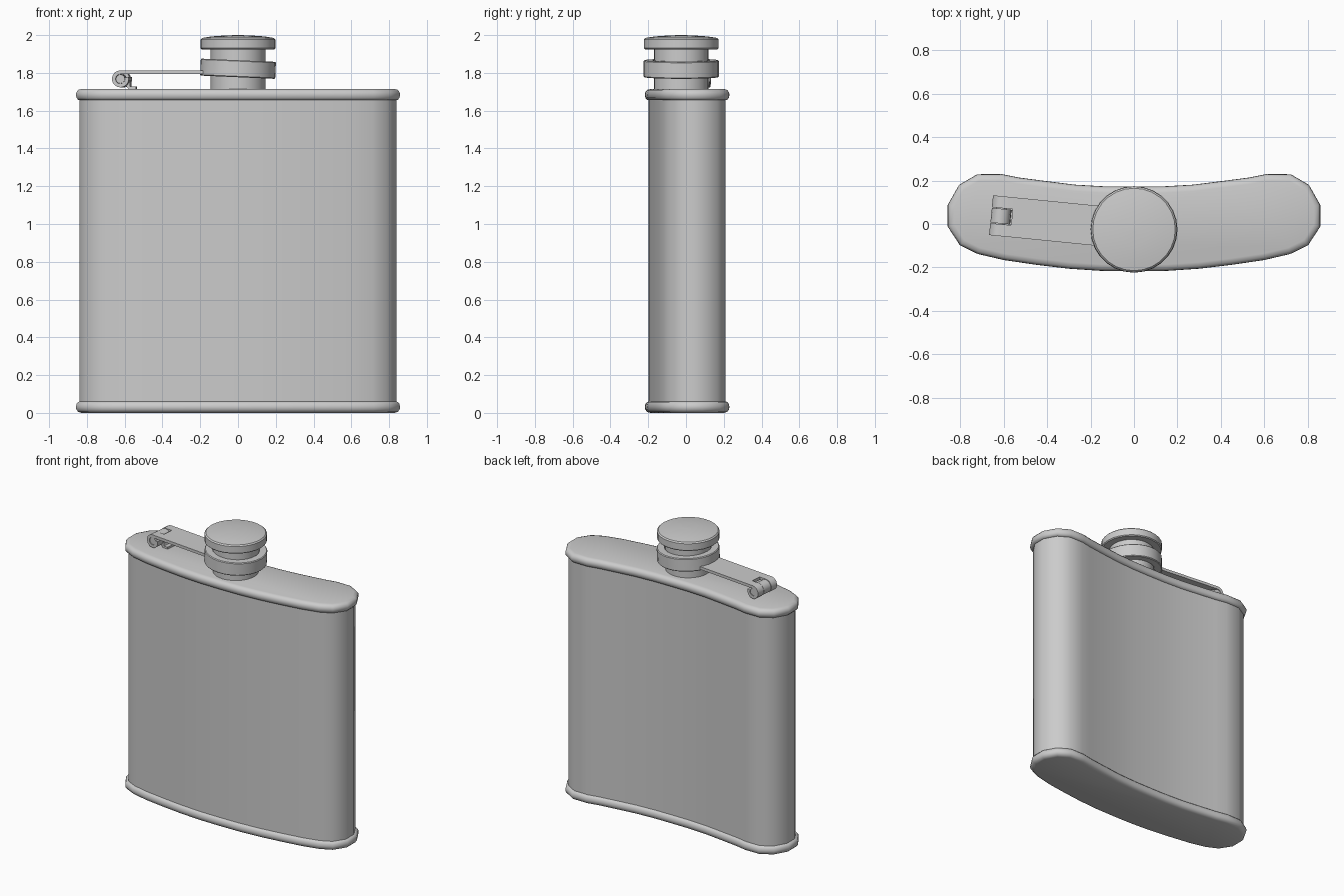
import bpy, bmesh, math
from mathutils import Vector, Matrix

if "Cube" in bpy.data.objects:
    bpy.data.objects.remove(bpy.data.objects["Cube"])

# right half of the curved kidney outline, front centre to back centre
HALF = [(0, -.218), (.15, -.216), (.3, -.206), (.45, -.188), (.6, -.166), (.72, -.138),
        (.802, -.098), (.858, -.012), (.858, .088), (.806, .18), (.722, .229),
        (.61, .23), (.53, .214), (.4, .197), (.27, .181), (.13, .173), (0, .172)]
OUTLINE = [Vector(p) for p in HALF] + [Vector((-x, y)) for x, y in HALF[-2:0:-1]]
PIVOT = Vector((0, -.025, 0))
ANGLE = math.radians(-5.7)


def finish(name, bm, angle=35):
    bmesh.ops.recalc_face_normals(bm, faces=bm.faces)
    me = bpy.data.meshes.new(name)
    bm.to_mesh(me)
    bm.free()
    ob = bpy.data.objects.new(name, me)
    bpy.context.collection.objects.link(ob)
    bpy.ops.object.select_all(action='DESELECT')
    ob.select_set(True)
    bpy.context.view_layer.objects.active = ob
    bpy.ops.object.shade_smooth_by_angle(angle=math.radians(angle))
    return ob


def bridge(bm, loops):
    for a, b in zip(loops, loops[1:]):
        for i in range(len(a)):
            j = (i + 1) % len(a)
            bm.faces.new((a[i], a[j], b[j], b[i]))


def inset(pts, d):
    out = []
    for i, p in enumerate(pts):
        e1 = (p - pts[i - 1]).normalized()
        e2 = (pts[(i + 1) % len(pts)] - p).normalized()
        n1, n2 = Vector((-e1.y, e1.x)), Vector((-e2.y, e2.x))
        out.append(p + (n1 + n2) * d / (1 + n1.dot(n2)))
    return out


def shell(name, levels):
    """Stack of inset outlines: (inset, z)."""
    bm = bmesh.new()
    loops = [[bm.verts.new((p.x, p.y, z)) for p in inset(OUTLINE, d)] for d, z in levels]
    bridge(bm, loops)
    bm.faces.new(loops[0])
    bm.faces.new(loops[-1])
    return finish(name, bm, 50)


def lathe(name, profile, closed=False, tilt=0, z=0, n=28):
    """Turned part around the spout axis: (radius, height)."""
    bm = bmesh.new()
    loops = [[bm.verts.new((r * math.cos(2 * math.pi * i / n), r * math.sin(2 * math.pi * i / n), h))
              for i in range(n)] for r, h in profile]
    bridge(bm, loops + loops[:1] if closed else loops)
    if not closed:
        bm.faces.new(loops[0])
        bm.faces.new(loops[-1])
    ob = finish(name, bm)
    ob.matrix_world = Matrix.Translation(PIVOT + Vector((0, 0, z))) @ Matrix.Rotation(tilt, 4, 'Y')
    return ob


def strip(name, path, y0, y1, t):
    """Bent sheet metal: an xz path thickened by t, spanning y0 to y1."""
    pts = [Vector(p) for p in path]
    left, right = [], []
    for i, p in enumerate(pts):
        d = (pts[min(i + 1, len(pts) - 1)] - pts[max(i - 1, 0)]).normalized()
        n = Vector((-d.y, d.x)) * t / 2
        left.append(p + n)
        right.append(p - n)
    bm = bmesh.new()
    loops = [[bm.verts.new((q.x, y, q.y)) for q in (l, r) for y in ((y0, y1) if q is l else (y1, y0))]
             for l, r in zip(left, right)]
    bridge(bm, loops)
    bm.faces.new(loops[0])
    bm.faces.new(loops[-1])
    ob = finish(name, bm, 40)
    ob.matrix_world = Matrix.Translation(PIVOT) @ Matrix.Rotation(ANGLE, 4, 'Z')
    return ob


def arc(cx, cz, r, a0, a1, n):
    return [(cx + r * math.cos(math.radians(a0 + (a1 - a0) * i / n)),
             cz + r * math.sin(math.radians(a0 + (a1 - a0) * i / n))) for i in range(n + 1)]


# flask wall and the two rolled end plates
shell("flask_body", [(.02, .03), (.02, 1.69)])
RIM = [(.03, 0), (.012, .005), (.002, .018), (0, .032), (.003, .047), (.012, .058), (.022, .06)]
shell("bottom_rim", RIM)
shell("top_rim", [(d, 1.715 - z) for d, z in RIM])

# spout and screw cap
lathe("spout", [(.145, 1.70), (.145, 1.80)])
lathe("cap", [(.145, 1.79), (.145, 1.925), (.192, 1.925), (.198, 1.931), (.198, 1.977),
              (.19, 1.985), (.14, 1.993), (.07, 1.998), (.01, 2.0)])

# loose retaining ring, slightly tilted
lathe("retaining_ring", [(.15, -.045), (.194, -.045), (.199, -.04), (.199, .04), (.194, .045), (.15, .045)],
      closed=True, tilt=math.radians(2.5), z=1.822)

# hinge arm with two curled knuckles
HX, HZ = -.617, 1.768
strip("hinge_arm", [(-.17, 1.803), (-.565, 1.803)], -.092, .092, .02)
for label, y0, y1 in (("front", -.092, -.037), ("back", .037, .092)):
    strip(label + "_knuckle", [(-.565, 1.803)] + arc(HX, HZ, .035, 90, 375, 14), y0, y1, .02)

# fixed hinge leaf curled round the pin, standing on the top plate
strip("hinge_leaf", [(-.54, 1.719), (-.572, 1.719), (-.58, 1.727), (-.58, 1.75)]
      + arc(HX, HZ, .035, 0, 270, 12), -.034, .034, .018)
pin = strip("hinge_pin", [(HX - .02, HZ), (HX + .02, HZ)], -.085, .085, .02)
bm = bmesh.new()
bmesh.ops.create_cone(bm, cap_ends=True, segments=12, radius1=.024, radius2=.024, depth=.175,
                      matrix=Matrix.Translation((HX, 0, HZ)) @ Matrix.Rotation(math.pi / 2, 4, 'X'))
bm.to_mesh(pin.data)
bm.free()
